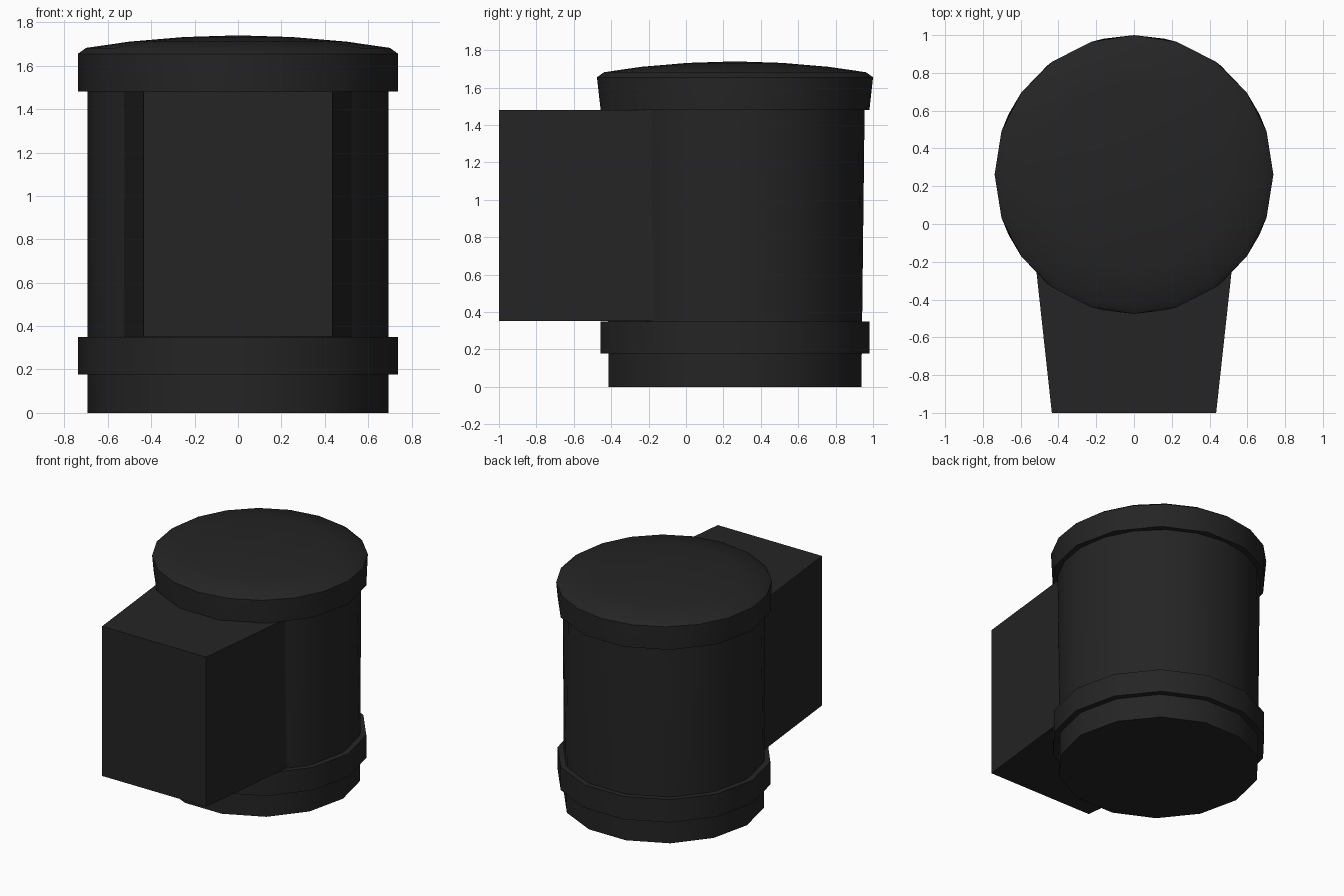
import bpy, bmesh, math

cube = bpy.data.objects.get("Cube")
if cube:
    bpy.data.objects.remove(cube, do_unlink=True)

CENTRE_Y = 0.262

black = bpy.data.materials.new("matte black")
black.use_nodes = True
COLOUR = (0.018, 0.018, 0.018, 1)
black.diffuse_color = COLOUR
bsdf = black.node_tree.nodes["Principled BSDF"]
bsdf.inputs["Base Color"].default_value = COLOUR
bsdf.inputs["Roughness"].default_value = 0.8


def ring(sides, radius, z):
    """Points of a regular polygon around the drum axis, one corner on +x."""
    steps = [2 * math.pi * i / sides for i in range(sides)]
    return [(radius * math.cos(a), CENTRE_Y + radius * math.sin(a), z) for a in steps]


def convex_part(name, points, smooth=True):
    """Wrap a convex skin around rings of points."""
    bm = bmesh.new()
    for p in points:
        bm.verts.new(p)
    bmesh.ops.convex_hull(bm, input=bm.verts[:])
    bmesh.ops.dissolve_limit(bm, angle_limit=0.002, verts=bm.verts[:], edges=bm.edges[:])
    bmesh.ops.recalc_face_normals(bm, faces=bm.faces[:])
    mesh = bpy.data.meshes.new(name)
    bm.to_mesh(mesh)
    bm.free()
    mesh.materials.append(black)
    obj = bpy.data.objects.new(name, mesh)
    bpy.context.collection.objects.link(obj)
    if smooth:
        bpy.ops.object.select_all(action='DESELECT')
        obj.select_set(True)
        bpy.context.view_layer.objects.active = obj
        bpy.ops.object.shade_smooth_by_angle(angle=math.radians(40))
    return obj


# Drum: coarse polygon at the foot, finer polygon under the lid
convex_part("drum_body", ring(14, 0.693, 0) + ring(20, 0.693, 1.49))

# Collar around the foot
convex_part("lower_collar", ring(14, 0.737, 0.177) + ring(14, 0.737, 0.35))

# Lid with a shallow dome
lid = ring(14, 0.737, 1.48)
for radius, z in ((0.738, 1.655), (0.70, 1.682), (0.5, 1.711), (0.25, 1.732)):
    lid += ring(20, radius, z)
lid.append((0, CENTRE_Y, 1.74))
convex_part("domed_lid", lid)

# Front housing, widening towards the drum and ending inside it
housing = [(side * half, y, z)
           for half, y in ((0.435, -1), (0.555, 0.1))
           for side in (-1, 1)
           for z in (0.352, 1.481)]
convex_part("front_housing", housing, smooth=False)
